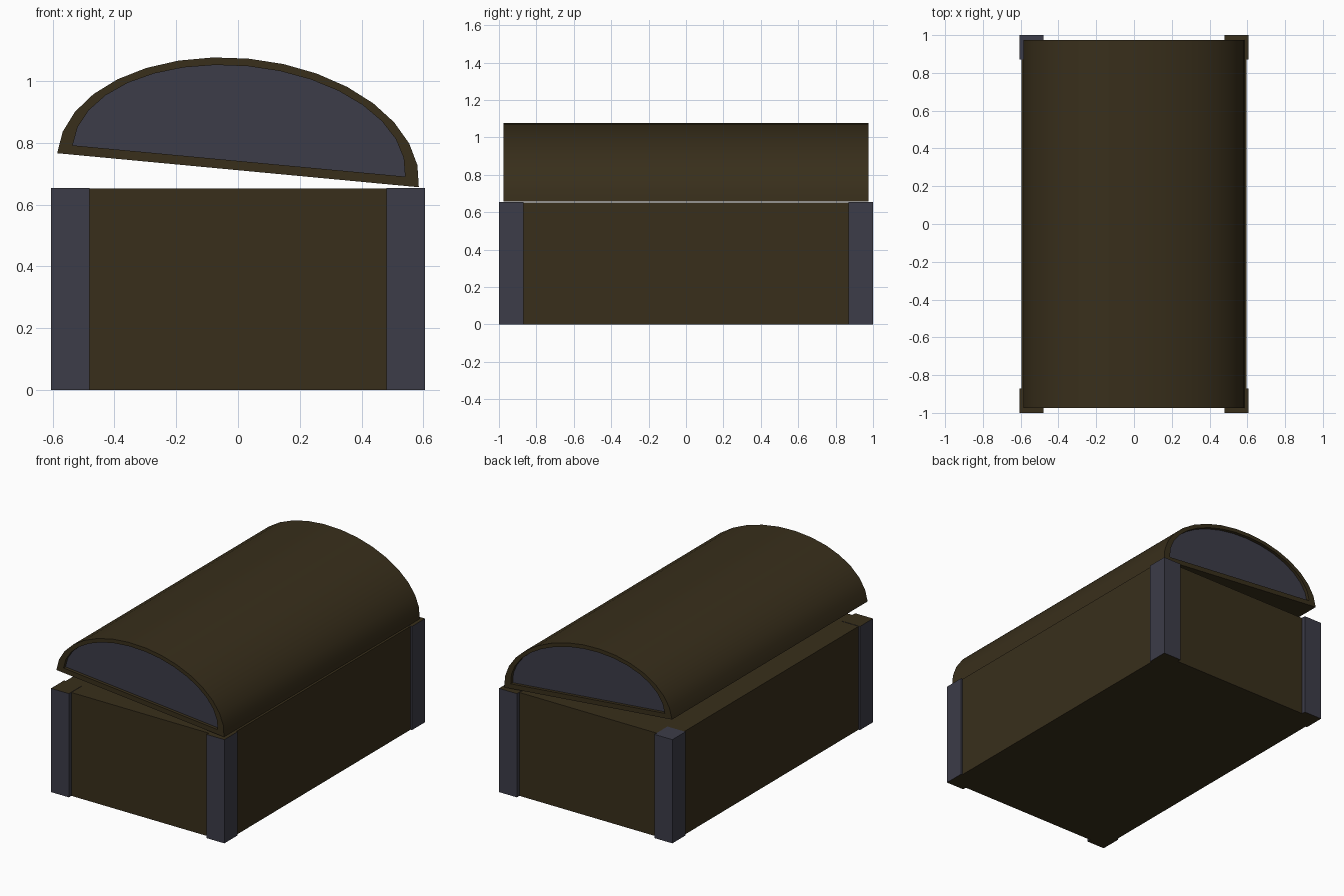
import bpy, bmesh
from math import cos, sin, pi, atan2, radians

if "Cube" in bpy.data.objects:
    bpy.data.objects.remove(bpy.data.objects["Cube"])


def material(name, rgb):
    m = bpy.data.materials.new(name)
    m.diffuse_color = (*rgb, 1)
    m.use_nodes = True
    m.node_tree.nodes["Principled BSDF"].inputs["Base Color"].default_value = m.diffuse_color
    return m


wood = material("dark_wood", (0.040, 0.028, 0.011))
iron = material("dark_iron", (0.045, 0.045, 0.065))


def finish(bm, name):
    bmesh.ops.recalc_face_normals(bm, faces=bm.faces)
    me = bpy.data.meshes.new(name)
    bm.to_mesh(me)
    bm.free()
    me.materials.append(wood)
    me.materials.append(iron)
    ob = bpy.data.objects.new(name, me)
    bpy.context.collection.objects.link(ob)
    return ob


def box(name, x0, x1, y0, y1, z0, z1, is_iron=lambda n: False):
    bm = bmesh.new()
    bmesh.ops.create_cube(bm, size=1)
    for v in bm.verts:
        v.co = (x1 if v.co.x > 0 else x0,
                y1 if v.co.y > 0 else y0,
                z1 if v.co.z > 0 else z0)
    bm.normal_update()
    for f in bm.faces:
        f.material_index = int(is_iron(f.normal))
    return finish(bm, name)


# Chest body
box("chest_body", -0.595, 0.595, -0.975, 0.975, 0, 0.652)

# Corner posts: iron sides, wooden ends except one iron-topped post
for sx, side in ((-1, "left"), (1, "right")):
    for sy, end in ((-1, "front"), (1, "back")):
        xs = sorted((sx * 0.48, sx * 0.605))
        ys = sorted((sy * 0.87, sy * 1.0))
        iron_top = sx < 0 and sy > 0
        box(f"{end}_{side}_post", *xs, *ys, 0, 0.654,
            lambda n: abs(n.z) < 0.5 or (iron_top and n.z > 0.5))

# Domed lid: half-ellipse shell with recessed iron end panels
SEG = 16


def ring(bm, a, h, base, y):
    return [bm.verts.new((a * cos(pi * i / SEG), y, base + h * sin(pi * i / SEG)))
            for i in range(SEG + 1)]


def bridge(bm, r0, r1):
    n = len(r0)
    for i in range(n):
        j = (i + 1) % n
        bm.faces.new((r0[i], r0[j], r1[j], r1[i]))


bm = bmesh.new()
outer = []
for s in (-1, 1):
    rim = ring(bm, 0.5875, 0.3625, 0, s * 0.975)
    lip = ring(bm, 0.54, 0.308, 0.03, s * 0.975)
    deep = ring(bm, 0.54, 0.308, 0.03, s * 0.955)
    bridge(bm, rim, lip)
    bridge(bm, lip, deep)
    bm.faces.new(deep).material_index = 1
    outer.append(rim)
bridge(bm, *outer)
lid = finish(bm, "domed_lid")
lid.location = (0, 0, 0.711)
lid.rotation_euler.y = atan2(0.11, 1.17)

# Smooth dome, sharp rims
bpy.context.view_layer.objects.active = lid
lid.select_set(True)
bpy.ops.object.shade_smooth_by_angle(angle=radians(30))
